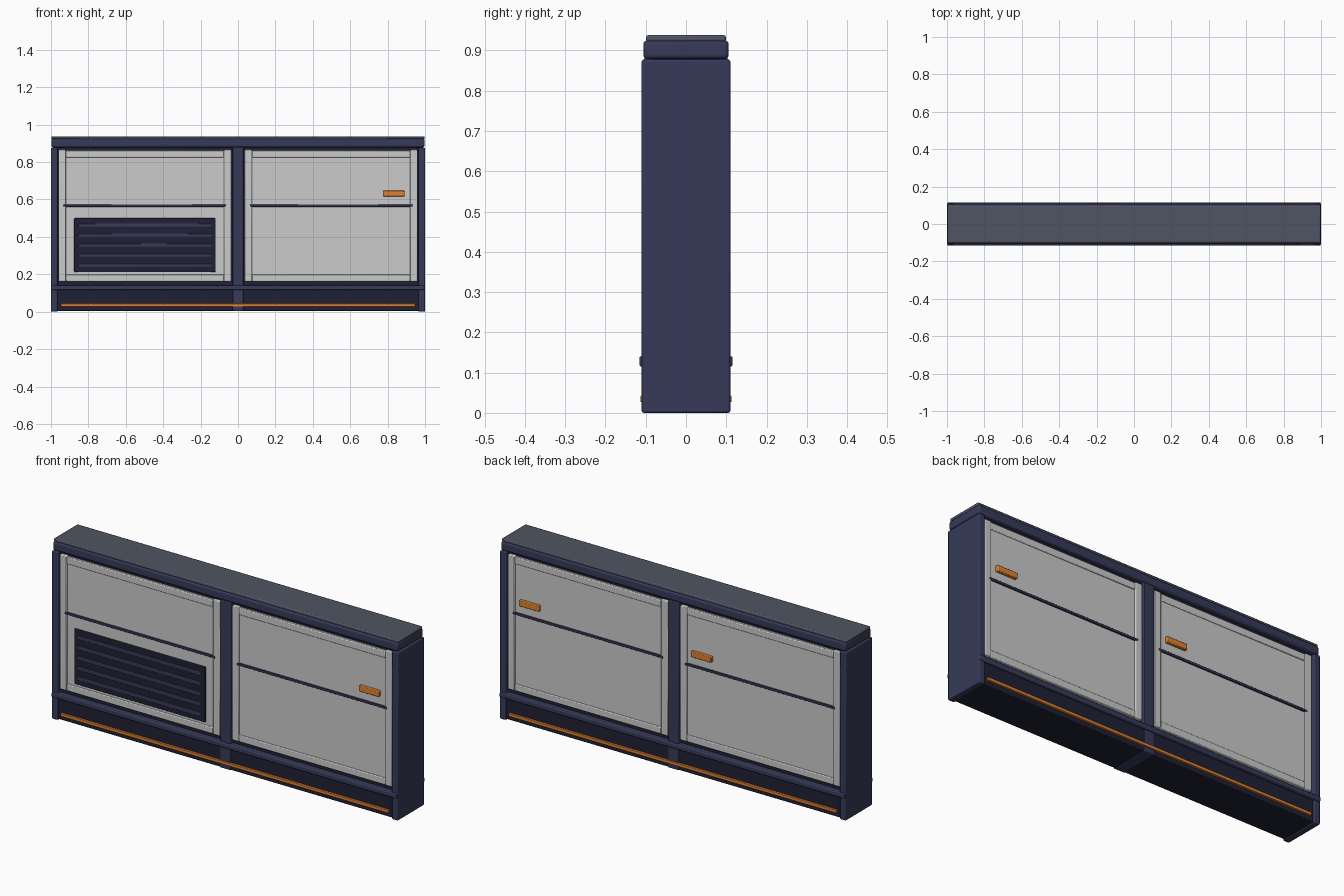
import bpy, bmesh

if "Cube" in bpy.data.objects:
    bpy.data.objects.remove(bpy.data.objects["Cube"])


def material(name, rgb):
    m = bpy.data.materials.new(name)
    m.diffuse_color = (*rgb, 1)
    m.use_nodes = True
    m.node_tree.nodes["Principled BSDF"].inputs["Base Color"].default_value = m.diffuse_color
    return m


NAVY = material("navy", (0.038, 0.042, 0.10))
DARK = material("dark_navy", (0.014, 0.015, 0.033))
SLATE = material("slate", (0.08, 0.09, 0.125))
ORANGE = material("orange", (0.75, 0.22, 0.03))


def box(name, x, y, z, mat=None, bevel=0.0, segments=2):
    """Box from (min, max) ranges, with an optional rounded edge."""
    bm = bmesh.new()
    bmesh.ops.create_cube(bm, size=1)
    for v in bm.verts:
        v.co = [sum(r) / 2 + c * abs(r[1] - r[0]) for r, c in zip((x, y, z), v.co)]
    mesh = bpy.data.meshes.new(name)
    bm.to_mesh(mesh)
    bm.free()
    ob = bpy.data.objects.new(name, mesh)
    bpy.context.collection.objects.link(ob)
    if mat:
        mesh.materials.append(mat)
    if bevel:
        mod = ob.modifiers.new("bevel", 'BEVEL')
        mod.width, mod.segments = bevel, segments
    return ob


# Carcass: dark core, plinth, end and middle posts
box("core", (-0.97, 0.97), (-0.085, 0.085), (0.01, 0.88), DARK)
box("plinth", (-0.98, 0.98), (-0.102, 0.102), (0.004, 0.12), DARK, 0.003)
for s, side in ((-1, "left"), (1, "right")):
    box(side + "_end_post", (s * 0.965, s * 1.0), (-0.11, 0.11), (0, 0.877), NAVY, 0.005)
box("middle_post", (-0.03, 0.03), (-0.106, 0.106), (0.003, 0.88), NAVY, 0.004)

# Rounded cap with a thin counter slab
box("cap", (-0.998, 0.998), (-0.106, 0.106), (0.879, 0.925), NAVY, 0.010, 3)
box("counter_slab", (-0.997, 0.997), (-0.099, 0.099), (0.922, 0.938), SLATE, 0.005)

# Both long faces carry the same trim and framed panels
for f, face in ((-1, "front"), (1, "back")):
    def depth(a, b):
        return (f * a, f * b)

    box(face + "_lower_rail", (-0.998, 0.998), depth(0.08, 0.116), (0.115, 0.141), NAVY, 0.005)
    box(face + "_accent_strip", (-0.947, 0.947), depth(0.095, 0.113), (0.027, 0.043), ORANGE, 0.002)

    for c, side in ((-0.4975, "left"), (0.4975, "right")):
        tag = f"{face}_{side}_"
        box(tag + "panel", (c - 0.455, c + 0.455), depth(0.08, 0.094), (0.165, 0.862))
        # Frame stiles and rails
        for s in (-1, 1):
            box(tag + "stile", (c + s * 0.423, c + s * 0.462), depth(0.08, 0.101),
                (0.162, 0.866), None, 0.004)
        for z in (0.18, 0.843):
            box(tag + "frame_rail", (c - 0.423, c + 0.423), depth(0.08, 0.100),
                (z - 0.018, z + 0.018), None, 0.004)
        # Horizontal trim line
        box(tag + "trim", (c - 0.435, c + 0.435), depth(0.09, 0.102), (0.561, 0.573), NAVY, 0.002)

        if face == "front" and side == "left":
            # Louvred vent
            box("vent_plate", (c - 0.378, c + 0.378), depth(0.09, 0.102), (0.212, 0.5), DARK, 0.003)
            for i in range(5):
                z = 0.248 + i * 0.0535
                box("vent_slat", (c - 0.357, c + 0.357), depth(0.1, 0.107),
                    (z - 0.010, z + 0.010), NAVY, 0.003)
        else:
            box(tag + "handle", (c + 0.277, c + 0.393), depth(0.09, 0.110),
                (0.617, 0.647), ORANGE, 0.003)

# Smooth rounded edges while keeping the flat faces crisp
for ob in bpy.context.collection.objects:
    ob.select_set(True)
    bpy.context.view_layer.objects.active = ob
bpy.ops.object.shade_smooth_by_angle(angle=0.6)
